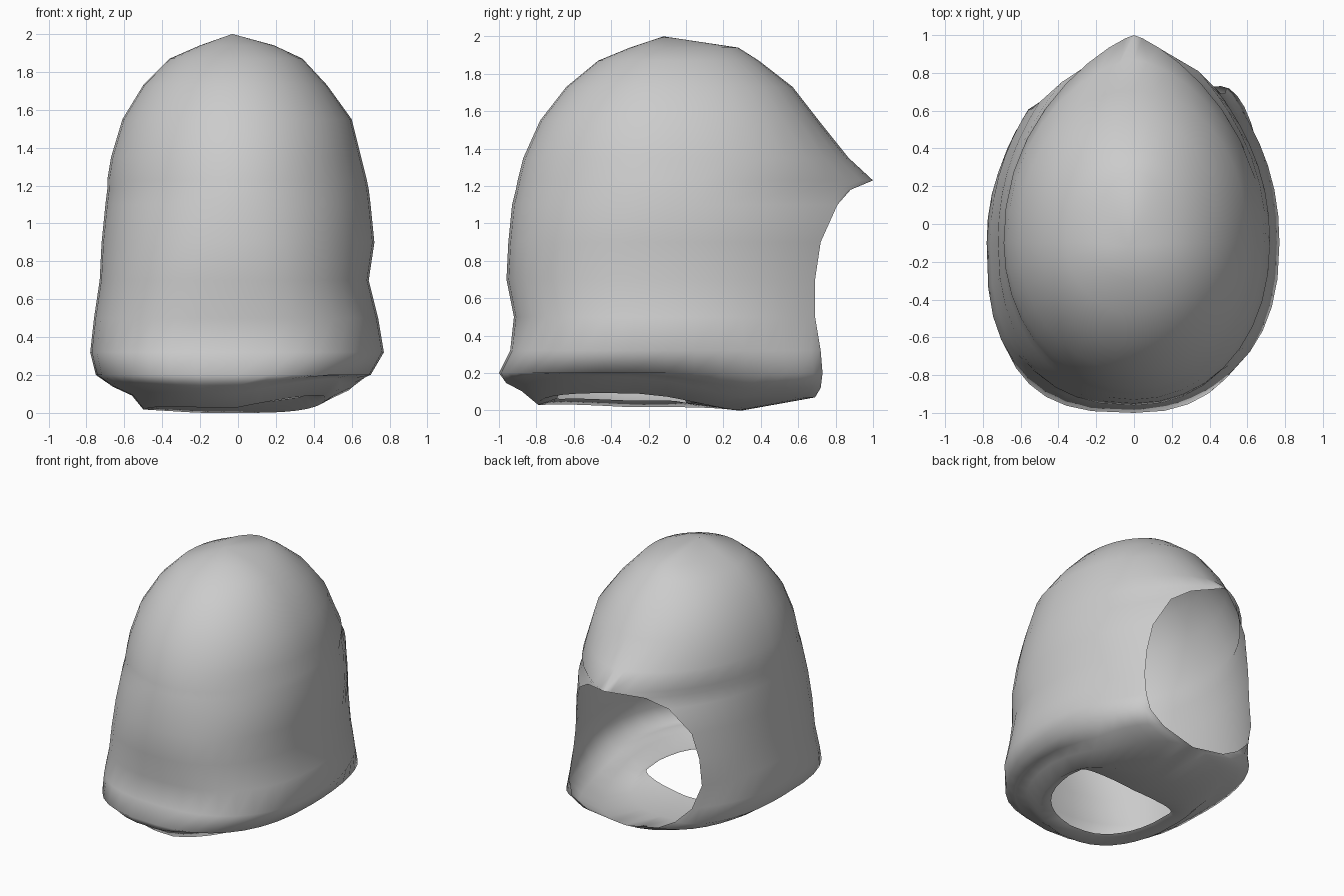
import bpy
import bmesh
from math import sin, cos, radians

cube = bpy.data.objects.get("Cube")
if cube:
    bpy.data.objects.remove(cube, do_unlink=True)

SEGMENTS = 36
MIDDLE = -0.1          # y of the widest point of every ring
PEAK = 1.23            # height of the peak above the back opening

# Rings from top to floor:
# height, left width, right width, front y, back y, rim x on each side
RINGS = [
    (1.94, .2, .19, -.3, .28, 0, 0),
    (1.87, .36, .34, -.47, .39, 0, 0),
    (1.73, .5, .47, -.64, .57, 0, 0),
    (1.55, .61, .6, -.78, .71, 0, 0),
    (1.35, .67, .65, -.87, .87, 0, 0),
    (PEAK, .69, .68, -.9, 1, 0, 0),
    (1.18, .69, .69, -.91, .88, -.24, .22),
    (1.1, .7, .7, -.93, .81, -.38, .34),
    (.9, .72, .72, -.95, .72, -.5, .43),
    (.7, .73, .69, -.96, .69, -.54, .46),
    (.5, .76, .74, -.92, .69, -.56, .48),
    (.32, .78, .77, -.94, .72, -.5, .49),
    (.2, .75, .7, -1, .73, -.38, .46),
    (.12, .66, .62, -.96, .72, -.24, .33),
    (.07, .56, .54, -.88, .69, .04, .04),
    (0, .5, .46, -.79, .3, 0, 0),
    (.04, .41, .4, -.69, 0, 0, 0),
]


def clamp(value):
    return max(0.0, min(1.0, value))


def ring_point(ring, angle):
    """Point on a ring; the angle runs from one rim past the front to the other."""
    z, left, right, front, back, rim_left, rim_right = ring
    on_right = angle < 90
    side = right if on_right else -left
    rim = rim_right if on_right else rim_left
    if 0 <= angle <= 180:
        # Rounded front, boxier near the floor and on one side
        power = 2 / (2 + (.4 if on_right else .9) * clamp(1.2 - z))
        a = radians(angle)
        x = side * abs(cos(a)) ** power
        y = MIDDLE + (front - MIDDLE) * max(0.0, sin(a)) ** power
    else:
        # Back flank, running in to the rim or closing on the centre line
        a = radians(-angle if on_right else angle - 180)
        s = min(1.0, sin(a))
        fullness = 2 if z < .25 else 1.25 + .75 * clamp((z - PEAK) / .3)
        if rim and z > .25:
            fullness = 1
        x = rim + (side - rim) * max(0.0, 1 - s ** 2.2) ** (1 / fullness)
        # The opening sits further forward on one side
        reach = back - MIDDLE - .15 * max(0.0, -rim)
        y = MIDDLE + reach * s
    # Floor lifts towards one side, and a little at the front and far side
    lift = clamp((.2 - z) * 8)
    z += .2 * lift * max(0.0, x) * clamp(.6 - 2 * y)
    z += .06 * lift * (max(0.0, -y - .3) + max(0.0, -x - .2))
    return x, y, z


# Thin hood shell with the back opening and the floor hole left open
bm = bmesh.new()
rows = []
for ring in RINGS:
    angles = [-90 + 360 * i / SEGMENTS for i in range(SEGMENTS + 1)]
    rows.append([bm.verts.new(ring_point(ring, a)) for a in angles])
apex = bm.verts.new((-.03, -.12, 2))

for i in range(SEGMENTS):
    bm.faces.new((apex, rows[0][i], rows[0][i + 1]))
    for upper, lower in zip(rows, rows[1:]):
        bm.faces.new((upper[i], lower[i], lower[i + 1], upper[i + 1]))

bmesh.ops.remove_doubles(bm, verts=bm.verts[:], dist=0.0005)
bmesh.ops.recalc_face_normals(bm, faces=bm.faces[:])
for face in bm.faces:
    face.smooth = True

mesh = bpy.data.meshes.new("hood_shell")
bm.to_mesh(mesh)
bm.free()
hood = bpy.data.objects.new("hood_shell", mesh)
bpy.context.collection.objects.link(hood)

# Plain grey
grey = bpy.data.materials.new("light_grey")
grey.use_nodes = True
colour = (.6, .6, .6, 1)
grey.diffuse_color = colour
grey.node_tree.nodes["Principled BSDF"].inputs["Base Color"].default_value = colour
mesh.materials.append(grey)
